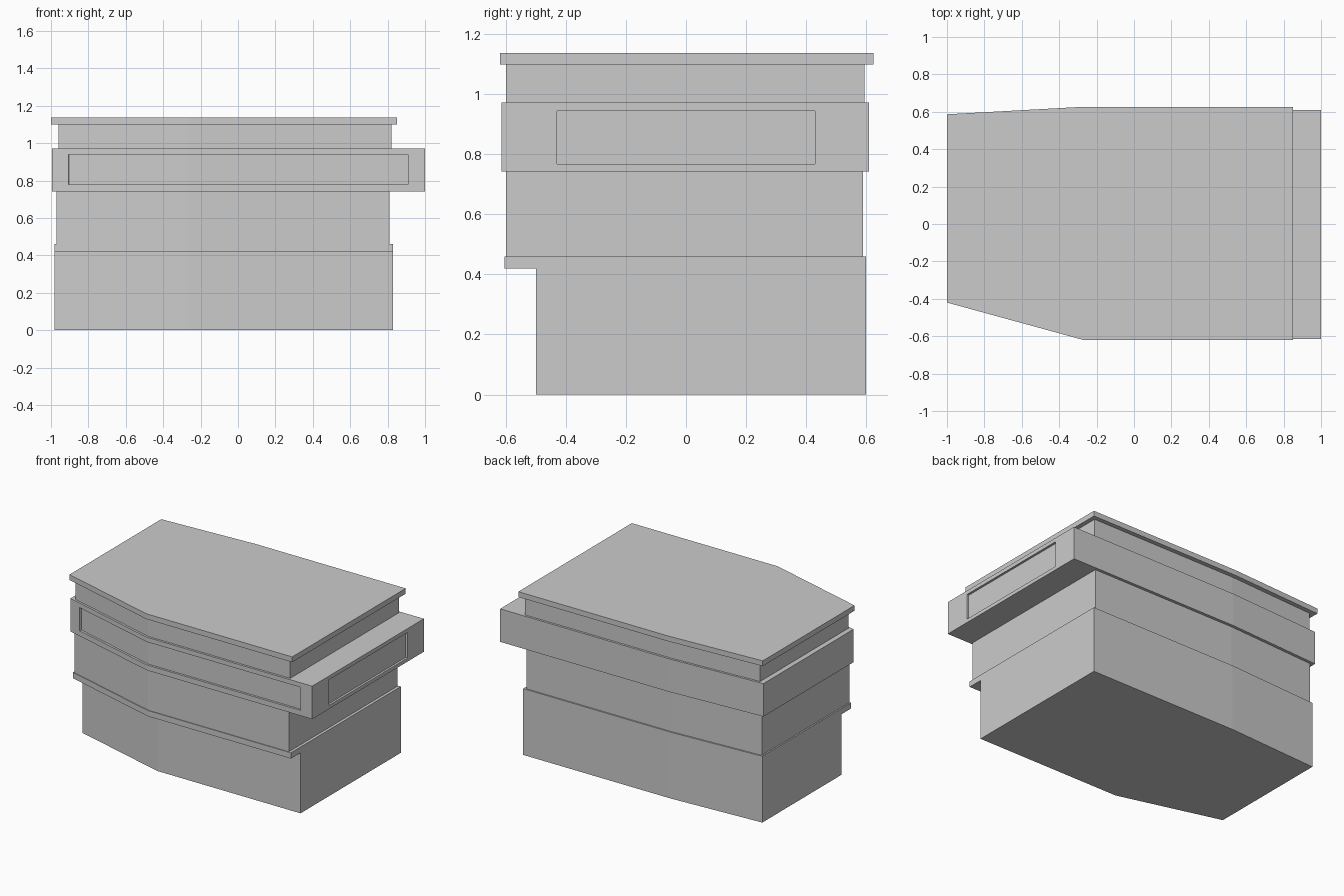
import bpy
import bmesh
from mathutils import Vector

cube = bpy.data.objects.get("Cube")
if cube:
    bpy.data.objects.remove(cube)

grey = bpy.data.materials.new("plain grey")
grey.use_nodes = True
colour = (0.6, 0.6, 0.6, 1)
grey.diffuse_color = colour
grey.node_tree.nodes["Principled BSDF"].inputs["Base Color"].default_value = colour

FRONT_BEND, BACK_BEND = -0.27, -0.3
FRONT_SLOPE, BACK_SLOPE = 0.274, 0.055


def prism(name, points, bottom, top):
    """Extrude a counter-clockwise plan outline from bottom to top."""
    bm = bmesh.new()
    face = bm.faces.new([bm.verts.new((x, y, bottom)) for x, y in points])
    side = bmesh.ops.extrude_face_region(bm, geom=[face])["geom"]
    moved = [v for v in side if isinstance(v, bmesh.types.BMVert)]
    bmesh.ops.translate(bm, verts=moved, vec=(0, 0, top - bottom))
    bmesh.ops.recalc_face_normals(bm, faces=bm.faces)
    mesh = bpy.data.meshes.new(name)
    bm.to_mesh(mesh)
    bm.free()
    mesh.materials.append(grey)
    obj = bpy.data.objects.new(name, mesh)
    bpy.context.collection.objects.link(obj)
    return obj


def front_y(x, front):
    return front + max(0, FRONT_BEND - x) * FRONT_SLOPE


def storey(name, x0, x1, front, back, bottom, top):
    """A building layer with a canted front and a slightly canted back."""
    outline = [(x0, front_y(x0, front)), (FRONT_BEND, front), (x1, front),
               (x1, back), (BACK_BEND, back),
               (x0, back - (BACK_BEND - x0) * BACK_SLOPE)]
    return prism(name, outline, bottom, top)


def cut(target, cutter):
    mod = target.modifiers.new("recess", "BOOLEAN")
    mod.operation = "DIFFERENCE"
    mod.solver = "EXACT"
    mod.object = cutter
    cutter.hide_render = True
    bpy.context.view_layer.objects.active = target
    bpy.ops.object.modifier_apply(modifier=mod.name)
    bpy.data.objects.remove(cutter)


# Stacked layers, ground to roof
storey("ground_floor", -0.98, 0.83, -0.5, 0.6, 0, 0.42)
storey("ground_floor_ledge", -0.98, 0.83, -0.605, 0.6, 0.42, 0.46)
storey("middle_wall", -0.97, 0.81, -0.6, 0.59, 0.46, 0.743)
fascia = storey("sign_band", -0.995, 1.0, -0.615, 0.61, 0.743, 0.972)
storey("upper_wall", -0.96, 0.82, -0.6, 0.595, 0.972, 1.1)
storey("roof_slab", -1.0, 0.85, -0.62, 0.625, 1.1, 1.137)

# Shallow recess wrapping round the bent front of the band
DEPTH, OUT = 0.015, 0.05
slant = Vector((FRONT_SLOPE, 1)).normalized()
left = Vector((-0.907, front_y(-0.907, -0.615)))
bend = Vector((FRONT_BEND, -0.615))
right = Vector((0.91, -0.615))
straight = Vector((0, 1))
mitre = (slant + straight).normalized()
pairs = [(left, slant), (bend, mitre), (right, straight)]
outer = [p - n * OUT for p, n in pairs]
inner = [p + n * DEPTH for p, n in reversed(pairs)]
cut(fascia, prism("front_recess_cutter", outer + inner, 0.78, 0.94))

# Shallow recess on the overhanging end of the band
end = [(1 - DEPTH, -0.43), (1 + OUT, -0.43), (1 + OUT, 0.43), (1 - DEPTH, 0.43)]
cut(fascia, prism("end_recess_cutter", end, 0.768, 0.945))
